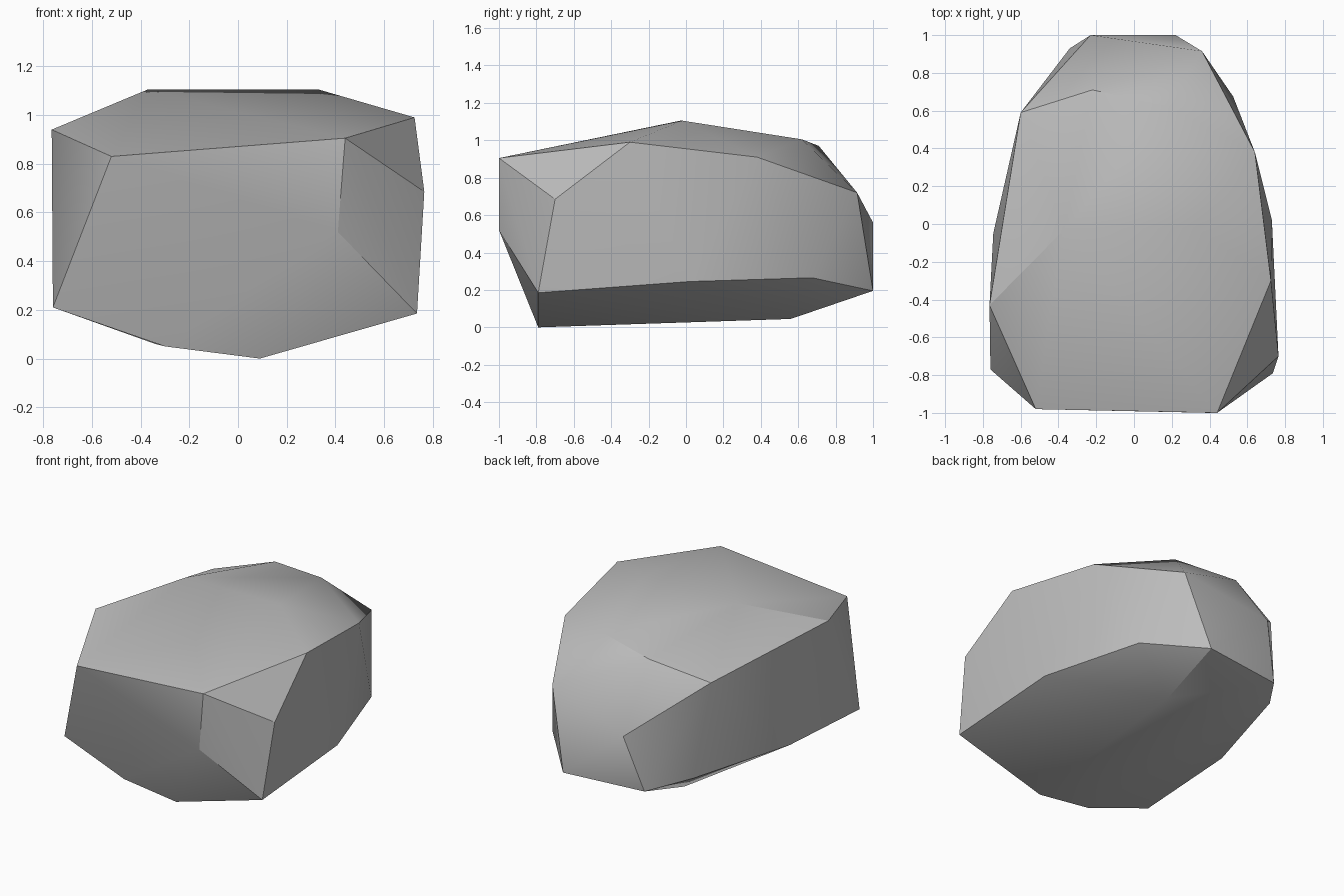
import bpy
import bmesh
import math

default_cube = bpy.data.objects.get("Cube")
if default_cube:
    bpy.data.objects.remove(default_cube, do_unlink=True)


def make_material(name, colour):
    material = bpy.data.materials.new(name)
    material.use_nodes = True
    material.diffuse_color = colour
    shader = next(n for n in material.node_tree.nodes if n.type == "BSDF_PRINCIPLED")
    shader.inputs["Base Color"].default_value = colour
    return material


def make_hull(name, corners, material):
    """Wrap a convex faceted solid around the corner points."""
    bm = bmesh.new()
    for corner in corners:
        bm.verts.new(corner)
    bmesh.ops.convex_hull(bm, input=list(bm.verts))
    loose = [v for v in bm.verts if not v.link_faces]
    bmesh.ops.delete(bm, geom=loose, context="VERTS")
    bmesh.ops.recalc_face_normals(bm, faces=list(bm.faces))
    mesh = bpy.data.meshes.new(name)
    bm.to_mesh(mesh)
    bm.free()
    mesh.materials.append(material)
    obj = bpy.data.objects.new(name, mesh)
    bpy.context.collection.objects.link(obj)
    return obj


# Underside the stone rests on
underside = [(.09, -.79, 0), (-.30, -.79, .05), (-.34, .5, .06), (.2, .56, .045)]

# Lower rim, where the underside turns into the walls
lower_rim = [(.735, -.79, .185), (.73, .02, .245), (.525, .675, .265),
             (.22, 1, .195), (-.34, .93, .19), (-.525, .67, .23),
             (-.745, -.05, .24), (-.76, -.77, .21)]

# Bulges on the walls
wall_bulges = [(.41, -1, .52), (.765, -.70, .685), (-.23, 1, .56)]

# Upper rim, where the walls turn into the top
upper_rim = [(-.52, -.98, .83), (.44, -1, .905), (.725, -.30, .99),
             (.64, .38, .91), (.36, .915, .72), (-.60, .59, .865),
             (-.765, -.43, .94)]

# Crown of the stone
crown = [(-.37, -.03, 1.105), (.33, -.02, 1.105), (.19, .62, 1.005), (-.22, .71, .97)]

stone_grey = make_material("stone grey", (.5, .5, .5, 1))
rock = make_hull("rock", underside + lower_rim + wall_bulges + upper_rim + crown, stone_grey)

# Soft facets with the steeper ridges kept sharp
bpy.ops.object.select_all(action="DESELECT")
rock.select_set(True)
bpy.context.view_layer.objects.active = rock
bpy.ops.object.shade_smooth_by_angle(angle=math.radians(30))
